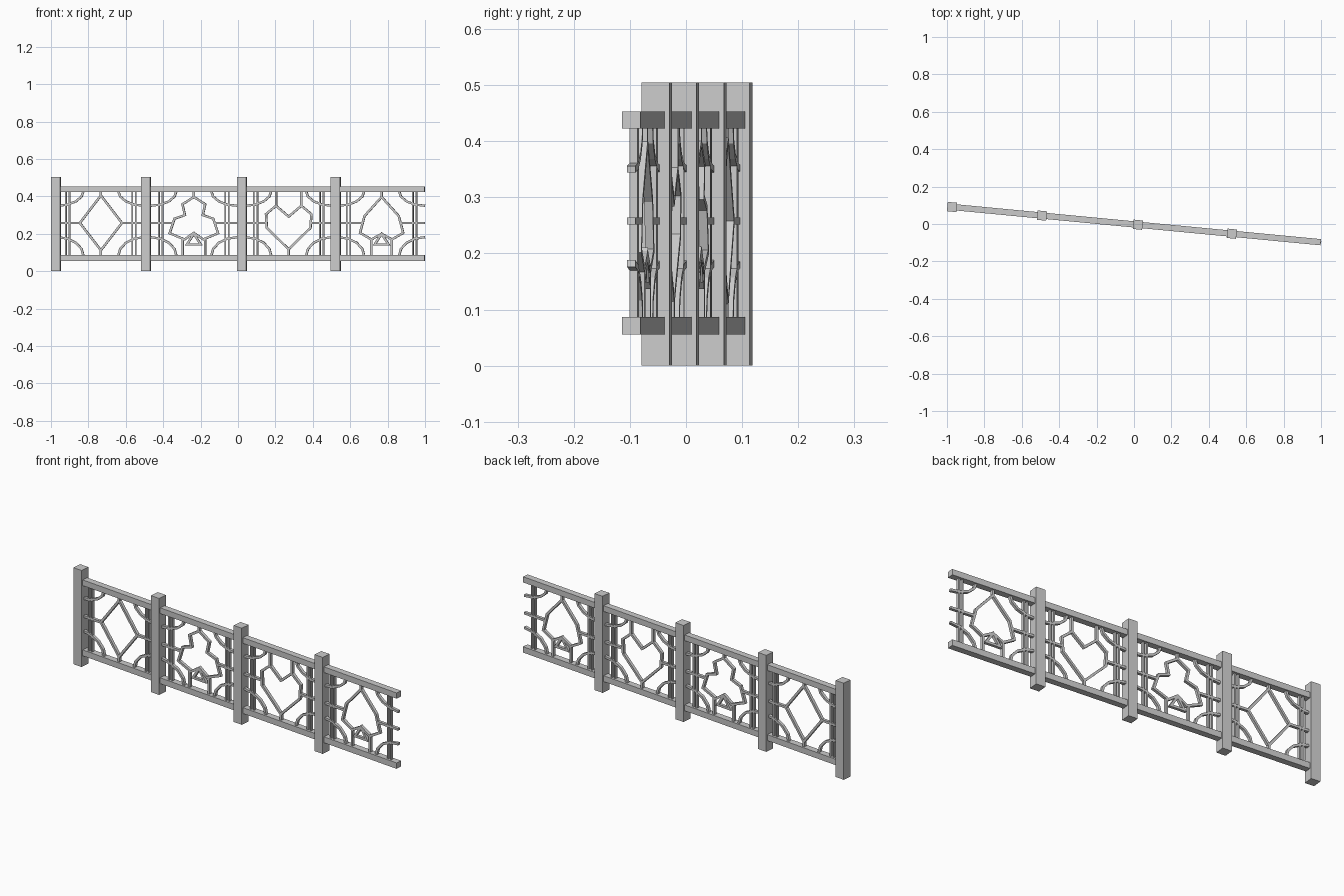
import bpy, bmesh
from math import atan, cos, sin, pi
from mathutils import Matrix, Vector

if "Cube" in bpy.data.objects:
    bpy.data.objects.remove(bpy.data.objects["Cube"])

ANGLE = atan(-0.0955)
PLACE = Matrix.Translation((0, -0.002, 0)) @ Matrix.Rotation(ANGLE, 4, 'Z')
C = cos(ANGLE)


def finish(bm, name):
    bmesh.ops.recalc_face_normals(bm, faces=bm.faces)
    bm.transform(PLACE)
    me = bpy.data.meshes.new(name)
    bm.to_mesh(me)
    bm.free()
    bpy.context.collection.objects.link(bpy.data.objects.new(name, me))


def box(name, x0, x1, w, z0, z1):
    bm = bmesh.new()
    bmesh.ops.create_cube(bm, size=1)
    for v in bm.verts:
        v.co = ((x0 + x1) / 2 + v.co.x * (x1 - x0), v.co.y * w,
                (z0 + z1) / 2 + v.co.z * (z1 - z0))
    finish(bm, name)


def ribbon(bm, pts, closed=False, t=0.012, d=0.015):
    """Mitred square bar following points in the fence plane."""
    p = [Vector(q) for q in pts]
    n = len(p)
    rings = []
    for i in range(n):
        a = p[i - 1] if closed or i > 0 else None
        b = p[(i + 1) % n] if closed or i < n - 1 else None
        d1 = (p[i] - a).normalized() if a else (b - p[i]).normalized()
        d2 = (b - p[i]).normalized() if b else d1
        n1, n2 = Vector((-d1.y, d1.x)), Vector((-d2.y, d2.x))
        m = (n1 + n2).normalized()
        m *= t / 2 / max(m.dot(n1), 0.4)
        rings.append([bm.verts.new((p[i].x + s * m.x, y, p[i].y + s * m.y))
                      for s, y in ((1, -d/2), (1, d/2), (-1, d/2), (-1, -d/2))])
    for i in range(n if closed else n - 1):
        r, q = rings[i], rings[(i + 1) % n]
        for k in range(4):
            bm.faces.new((r[k], r[(k+1) % 4], q[(k+1) % 4], q[k]))
    if not closed:
        bm.faces.new(rings[0])
        bm.faces.new(rings[-1])


def mirrored(half):
    """Closed outline from its right half, listed top to bottom on the axis."""
    return half + [(-x, z) for x, z in reversed(half) if x > 0]


# posts
for i, x in enumerate((-0.973, -0.492, 0.021, 0.523)):
    box(f"post_{i+1}", x/C - 0.025, x/C + 0.025, 0.05, 0, 0.505)

# long rails
box("bottom_rail", -0.97, 1.003, 0.033, 0.056, 0.087)
box("top_rail", -0.97, 1.003, 0.033, 0.423, 0.453)

# suit outlines: right halves, and the bars tying them to the rails
stem = mirrored([(0, 0.2), (0.037, 0.143)])
diamond = [mirrored([(0, 0.405), (0.113, 0.258), (0, 0.112)])]
club = [mirrored([(0, 0.397), (0.061, 0.358), (0.048, 0.3), (0.104, 0.281),
                  (0.13, 0.203), (0.05, 0.17), (0, 0.205)]), stem]
heart = [mirrored([(0, 0.292), (0.068, 0.35), (0.122, 0.305),
                   (0.117, 0.232), (0, 0.117)])]
spade = [mirrored([(0, 0.397), (0.092, 0.295), (0.116, 0.205),
                   (0.055, 0.17), (0, 0.2)]), stem]
TOP, BOT = 0.43, 0.08
panels = (
    ("diamond", -0.733, diamond, 0.113, [(0, 0.405, TOP), (0, BOT, 0.112)]),
    ("club", -0.236, club, 0.115, [(0, 0.397, TOP), (0.06, BOT, 0.172)]),
    ("heart", 0.271, heart, 0.12, [(0.068, 0.35, TOP), (0, BOT, 0.117)]),
    ("spade", 0.768, spade, 0.102, [(0, 0.397, TOP), (0.055, BOT, 0.17)]),
)

for name, cx, loops, side, ties in panels:
    cx /= C
    bm = bmesh.new()
    for loop in loops:
        ribbon(bm, [(cx + x, z) for x, z in loop], True)
    for x, z0, z1 in ties:
        for s in ((1, -1) if x else (1,)):
            ribbon(bm, [(cx + s*x, z0), (cx + s*x, z1)])
    finish(bm, name + "_ornament")

    bm = bmesh.new()
    for s in (1, -1):
        end = 0.233
        # side stub and twin upright bars
        ribbon(bm, [(cx + s*side, 0.258), (cx + s*end, 0.258)])
        for x in (0.168, 0.187):
            ribbon(bm, [(cx + s*x, BOT), (cx + s*x, TOP)], t=0.008)
        # corner arcs bulging toward the panel centre
        for z, h in ((TOP, -0.08), (BOT, 0.102)):
            ribbon(bm, [(cx + s*(end - 0.14*cos(a*pi/8)), z + h*sin(a*pi/8))
                        for a in range(5)])
    finish(bm, name + "_panel_bars")
